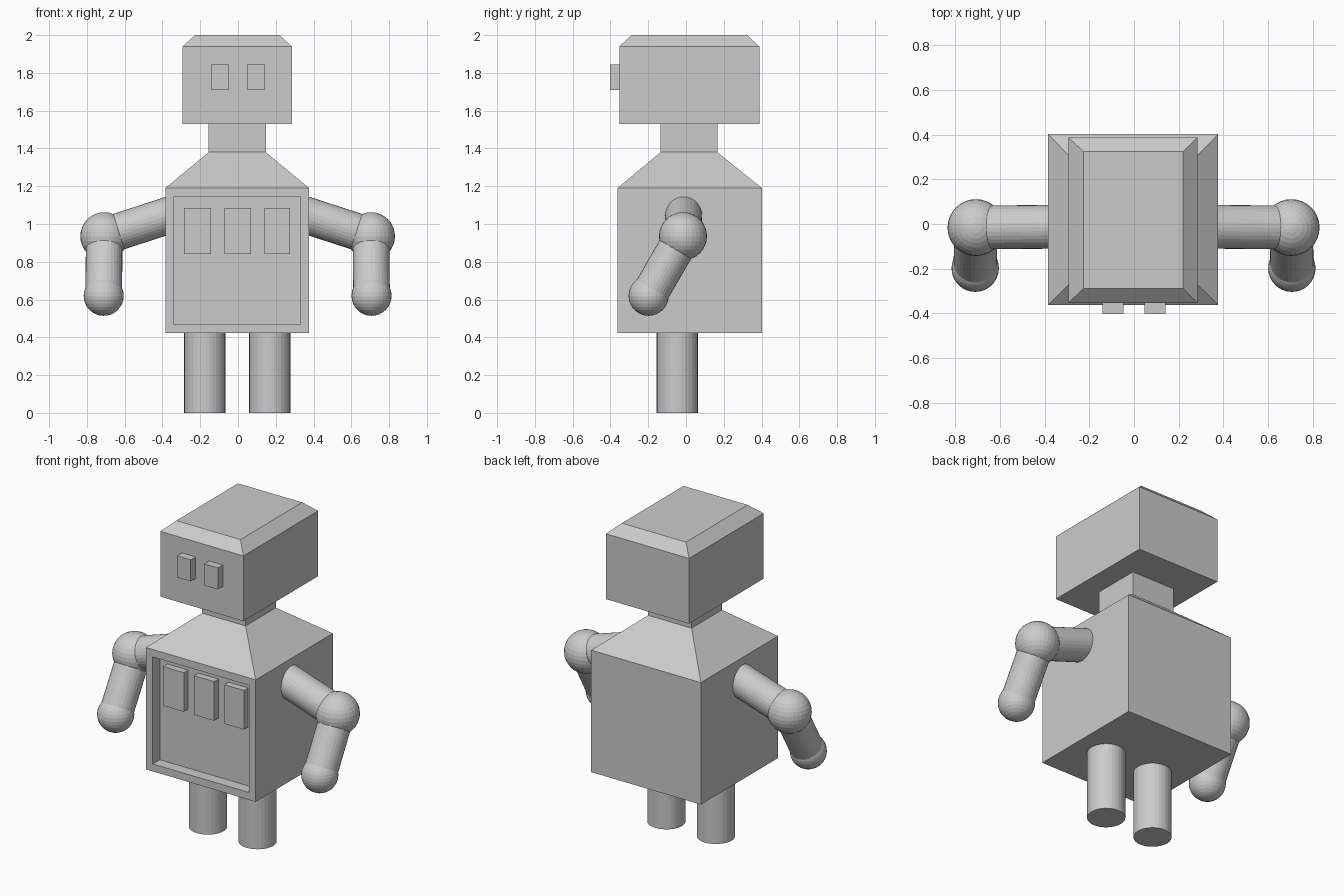
import bpy, bmesh
from mathutils import Vector

if "Cube" in bpy.data.objects:
    bpy.data.objects.remove(bpy.data.objects["Cube"])

grey = bpy.data.materials.new("light grey")
grey.diffuse_color = (0.6, 0.6, 0.6, 1)
grey.use_nodes = True
grey.node_tree.nodes["Principled BSDF"].inputs["Base Color"].default_value = grey.diffuse_color
CX = -0.004          # middle of the body


def finish(bm, name):
    bmesh.ops.recalc_face_normals(bm, faces=bm.faces[:])
    mesh = bpy.data.meshes.new(name)
    bm.to_mesh(mesh)
    bm.free()
    mesh.materials.append(grey)
    obj = bpy.data.objects.new(name, mesh)
    bpy.context.collection.objects.link(obj)
    return obj


def loft(rings):
    """Stack of rectangles, each (half width, y front, y back, z)."""
    bm = bmesh.new()
    loops = [[bm.verts.new((CX + sx * w, y, z)) for sx, y in
              ((-1, y0), (1, y0), (1, y1), (-1, y1))]
             for w, y0, y1, z in rings]
    bm.faces.new(loops[0][::-1])
    bm.faces.new(loops[-1])
    for a, b in zip(loops, loops[1:]):
        for i in range(4):
            j = (i + 1) % 4
            bm.faces.new((a[i], a[j], b[j], b[i]))
    bm.normal_update()
    return bm


def box(name, x0, x1, y0, y1, z0, z1):
    bm = bmesh.new()
    bmesh.ops.create_cube(bm, size=1)
    for v in bm.verts:
        v.co = ((x0 + x1) / 2 + v.co.x * (x1 - x0),
                (y0 + y1) / 2 + v.co.y * (y1 - y0),
                (z0 + z1) / 2 + v.co.z * (z1 - z0))
    finish(bm, name)


def tube(name, start, end, radius):
    a, b = Vector(start), Vector(end)
    bm = bmesh.new()
    bmesh.ops.create_cone(bm, cap_ends=True, segments=32, radius1=radius,
                          radius2=radius, depth=(b - a).length)
    obj = finish(bm, name)
    obj.rotation_euler = (b - a).to_track_quat('Z', 'Y').to_euler()
    obj.location = (a + b) / 2


def ball(name, centre, radius):
    bm = bmesh.new()
    bmesh.ops.create_uvsphere(bm, u_segments=32, v_segments=16, radius=radius)
    finish(bm, name).location = centre


# Torso with sloped shoulders and neck; front panel is recessed
bm = loft([(0.381, -0.363, 0.402, 0.424), (0.381, -0.363, 0.402, 1.19),
           (0.151, -0.135, 0.166, 1.38), (0.151, -0.135, 0.166, 1.53)])
front = min((f for f in bm.faces if f.normal.y < -0.99),
            key=lambda f: f.calc_center_median().z)
bmesh.ops.inset_region(bm, faces=[front], thickness=0.066)
hole = bmesh.ops.extrude_discrete_faces(bm, faces=[front])["faces"][0]
bmesh.ops.translate(bm, verts=hole.verts[:], vec=(0, 0.07, 0))
finish(bm, "torso")

# Chest buttons
for n, (x0, x1) in enumerate(((-0.285, -0.142), (-0.071, 0.069), (0.14, 0.276))):
    box(f"chest_button_{n + 1}", x0, x1, -0.335, -0.29, 0.84, 1.086)

# Head with bevelled top
finish(loft([(0.289, -0.353, 0.388, 1.53), (0.289, -0.353, 0.388, 1.94),
             (0.223, -0.288, 0.324, 2.0)]), "head")

for side, s in (("left", -1), ("right", 1)):
    # Eye
    box(f"{side}_eye", *sorted((s * 0.047, s * 0.142)), -0.402, -0.34, 1.71, 1.845)
    # Leg
    tube(f"{side}_leg", (CX + s * 0.172, -0.046, 0), (CX + s * 0.172, -0.046, 0.44), 0.109)
    # Arm
    elbow = (s * 0.706 - 0.002, -0.016, 0.935)
    hand = (s * 0.709 - 0.002, -0.198, 0.62)
    tube(f"{side}_upper_arm", (s * 0.33 - 0.002, -0.012, 1.057), elbow, 0.098)
    tube(f"{side}_forearm", elbow, hand, 0.097)
    ball(f"{side}_elbow", elbow, 0.127)
    ball(f"{side}_hand", hand, 0.106)
